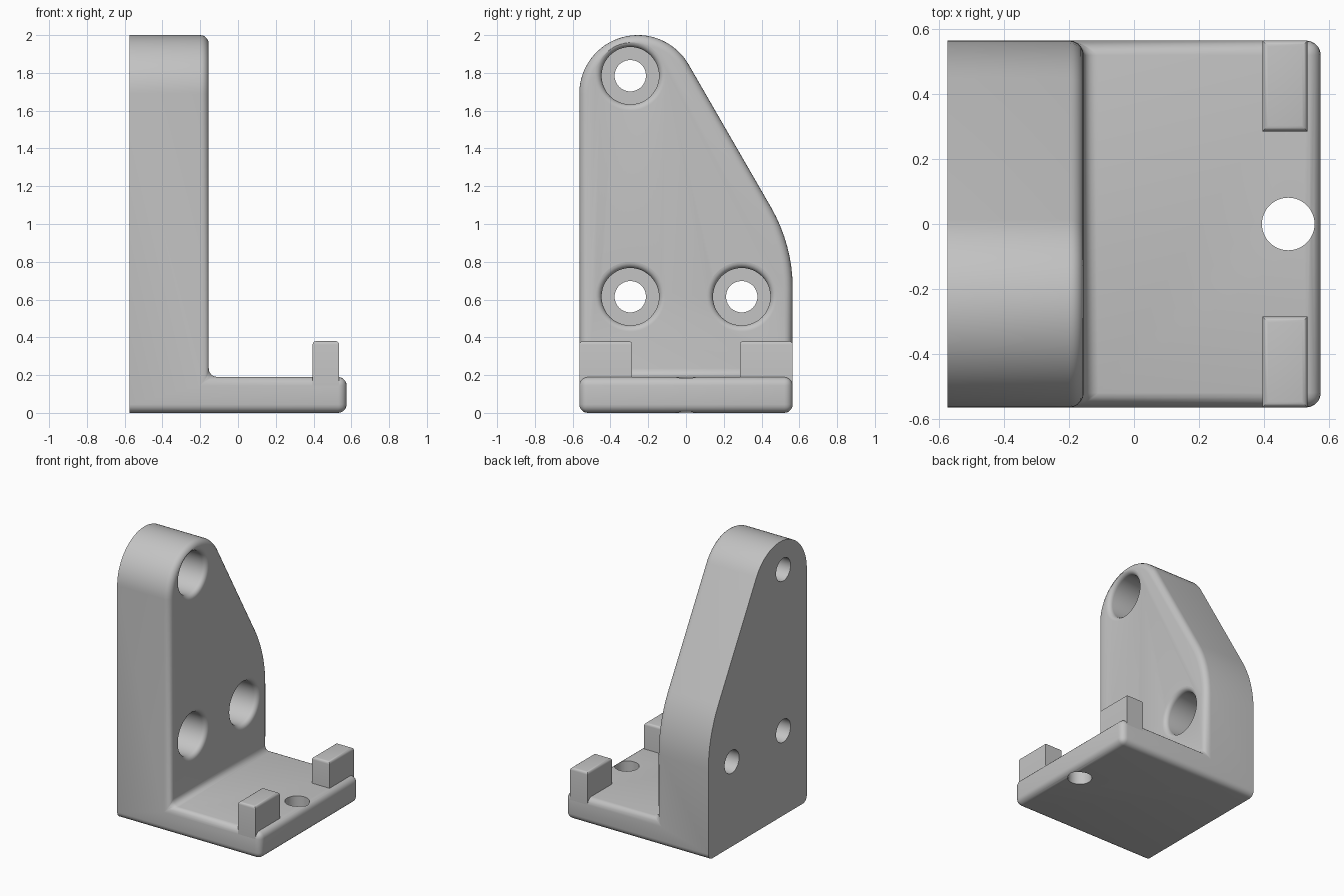
import bpy, bmesh, math
from mathutils import Matrix

if "Cube" in bpy.data.objects:
    bpy.data.objects.remove(bpy.data.objects["Cube"])

grey = bpy.data.materials.new("light grey")
grey.diffuse_color = (0.55, 0.55, 0.55, 1)
grey.use_nodes = True
grey.node_tree.nodes["Principled BSDF"].inputs["Base Color"].default_value = grey.diffuse_color

HALF_Y, BACK, FACE, FRONT = 0.565, -0.575, -0.155, 0.575
BASE_Z, FILLET = 0.19, 0.045


def make_object(name, bm):
    bmesh.ops.recalc_face_normals(bm, faces=bm.faces)
    mesh = bpy.data.meshes.new(name)
    bm.to_mesh(mesh)
    bm.free()
    obj = bpy.data.objects.new(name, mesh)
    bpy.context.collection.objects.link(obj)
    mesh.materials.append(grey)
    return obj


def arc(cy, cz, r, a0, a1, n):
    angles = [math.radians(a0 + (a1 - a0) * i / n) for i in range(n + 1)]
    return [(cy + r * math.cos(a), cz + r * math.sin(a)) for a in angles]


def bracket_body():
    # upright outline: large lower arc, slanted flank, round top
    outline = [(HALF_Y, BASE_Z)]
    outline += arc(HALF_Y - 0.86, 0.659, 0.86, 0, 30, 8)
    outline += arc(-0.255, 1.69, 0.31, 30, 180, 32)
    outline += [(-HALF_Y, BASE_Z)]
    bm = bmesh.new()
    front = [bm.verts.new((FACE, y, z)) for y, z in outline]
    back = [bm.verts.new((BACK, y, z)) for y, z in outline]
    bm.faces.new(front)
    for i in range(len(outline) - 1):
        bm.faces.new((front[i], front[i + 1], back[i + 1], back[i]))
    # base slab grows forward from under the upright
    foot = [[bm.verts.new((x, y, 0)) for y in (HALF_Y, -HALF_Y)] for x in (BACK, FRONT)]
    lip = [bm.verts.new((FRONT, y, BASE_Z)) for y in (HALF_Y, -HALF_Y)]
    bm.faces.new(back + [foot[0][1], foot[0][0]])
    bm.faces.new((front[0], lip[0], lip[1], front[-1]))
    bm.faces.new((lip[0], lip[1], foot[1][1], foot[1][0]))
    bm.faces.new((foot[0][0], foot[0][1], foot[1][1], foot[1][0]))
    for s, end in ((0, 0), (1, -1)):
        bm.faces.new((back[end], front[end], lip[s], foot[1][s], foot[0][s]))
    bmesh.ops.recalc_face_normals(bm, faces=bm.faces)
    bmesh.ops.dissolve_limit(bm, angle_limit=math.radians(0.5),
                             verts=bm.verts[:], edges=bm.edges[:])
    # round every edge except those around the flat back
    edges = [e for e in bm.edges
             if e.calc_face_angle(0) > math.radians(25)
             and not all(v.co.x < BACK + 0.001 for v in e.verts)]
    bmesh.ops.bevel(bm, geom=edges, offset=FILLET, offset_type='OFFSET', segments=5,
                    profile=0.5, affect='EDGES', clamp_overlap=False)
    return make_object("bracket_body", bm)


def turned_cutter(name, profile, matrix, n=48):
    # closed solid of revolution from (radius, height) pairs
    bm = bmesh.new()
    rings = [[bm.verts.new((r * math.cos(2 * math.pi * i / n),
                            r * math.sin(2 * math.pi * i / n), h)) for i in range(n)]
             for r, h in profile]
    for a, b in zip(rings, rings[1:]):
        for i in range(n):
            bm.faces.new((a[i], a[(i + 1) % n], b[(i + 1) % n], b[i]))
    bm.faces.new(rings[0])
    bm.faces.new(rings[-1])
    bm.transform(matrix)
    obj = make_object(name, bm)
    obj.hide_render = True
    return obj


body = bracket_body()

# counterbored screw holes with rounded rims, and the plain base hole
rim = 0.033
screw = [(0.083, BACK - 0.1), (0.083, FACE - 0.22), (0.152, FACE - 0.22)]
for i in range(7):
    a = math.radians(15 * i)
    screw.append((0.152 + rim * (1 - math.cos(a)), FACE - rim + rim * math.sin(a)))
screw.append((0.152 + rim, FACE + 0.1))
along_x = Matrix.Rotation(math.radians(90), 4, 'Y')
cutters = [turned_cutter("screw_hole_cutter", screw, Matrix.Translation((0, y, z)) @ along_x)
           for y, z in ((-0.295, 1.785), (-0.295, 0.615), (0.295, 0.615))]
cutters.append(turned_cutter("base_hole_cutter", [(0.081, -0.1), (0.081, 0.3)],
                             Matrix.Translation((0.475, 0, 0))))
bpy.context.view_layer.objects.active = body
for cutter in cutters:
    mod = body.modifiers.new("hole", 'BOOLEAN')
    mod.operation, mod.solver, mod.object = 'DIFFERENCE', 'EXACT', cutter
    bpy.ops.object.modifier_apply(modifier=mod.name)
    bpy.data.objects.remove(cutter)


def tab(name, side):
    # upright locating tab, rounded only around its top
    bm = bmesh.new()
    bmesh.ops.create_cube(bm, size=1)
    low, high = BASE_Z - FILLET, 0.38
    bmesh.ops.scale(bm, vec=(0.14, 0.28, high - low), verts=bm.verts)
    bmesh.ops.translate(bm, vec=(0.465, side * 0.425, (low + high) / 2), verts=bm.verts)
    top = [e for e in bm.edges if all(v.co.z > high - 0.01 for v in e.verts)]
    bmesh.ops.bevel(bm, geom=top, offset=0.018, segments=4, profile=0.5, affect='EDGES')
    return make_object(name, bm)


parts = [body, tab("front_tab", -1), tab("back_tab", 1)]

# smooth shading with crisp edges
bpy.ops.object.select_all(action='DESELECT')
for obj in parts:
    obj.select_set(True)
bpy.ops.object.shade_smooth_by_angle(angle=math.radians(30))
